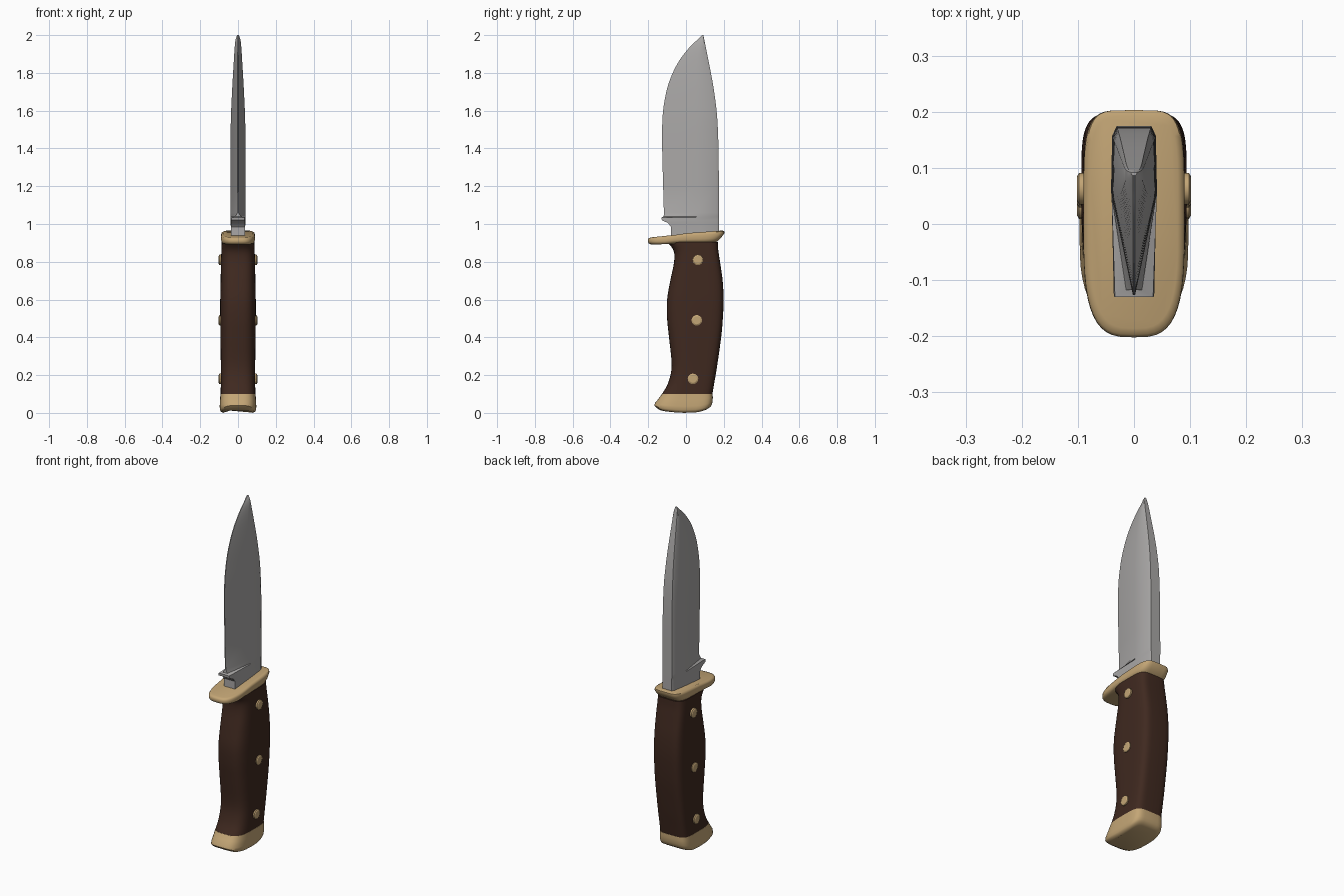
import bpy, bmesh, math
from mathutils import Vector, Matrix

old = bpy.data.objects.get("Cube")
if old:
    bpy.data.objects.remove(old, do_unlink=True)


def material(name, rgb, rough):
    m = bpy.data.materials.new(name)
    m.use_nodes = True
    m.diffuse_color = (*rgb, 1)
    node = m.node_tree.nodes["Principled BSDF"]
    node.inputs["Base Color"].default_value = (*rgb, 1)
    node.inputs["Roughness"].default_value = rough
    return m


steel = material("steel", (0.40, 0.39, 0.385), 0.4)
brass = material("brass", (0.55, 0.38, 0.18), 0.4)
wood = material("dark_wood", (0.05, 0.022, 0.014), 0.6)


def finish(bm, name, mat, angle):
    bmesh.ops.recalc_face_normals(bm, faces=bm.faces)
    me = bpy.data.meshes.new(name)
    bm.to_mesh(me)
    bm.free()
    me.materials.append(mat)
    ob = bpy.data.objects.new(name, me)
    bpy.context.collection.objects.link(ob)
    bpy.ops.object.select_all(action='DESELECT')
    ob.select_set(True)
    bpy.context.view_layer.objects.active = ob
    bpy.ops.object.shade_smooth_by_angle(angle=math.radians(angle))
    return ob


def loft(name, rings, mat, angle=40):
    """Skin a stack of equal-length rings and cap both ends."""
    bm = bmesh.new()
    rows = [[bm.verts.new(p) for p in ring] for ring in rings]
    n = len(rows[0])
    for a, b in zip(rows, rows[1:]):
        for i in range(n):
            j = (i + 1) % n
            bm.faces.new((a[i], a[j], b[j], b[i]))
    bm.faces.new(rows[0])
    bm.faces.new(rows[-1])
    return finish(bm, name, mat, angle)


def smooth_path(pts, steps=4):
    """Catmull-Rom resampling of a list of tuples."""
    p = [Vector(q) for q in pts]
    p = [2 * p[0] - p[1]] + p + [2 * p[-1] - p[-2]]
    out = []
    for a, b, c, d in zip(p, p[1:], p[2:], p[3:]):
        for s in range(steps):
            t = s / steps
            out.append(0.5 * (2 * b + (c - a) * t + (2 * a - 5 * b + 4 * c - d) * t ** 2
                              + (3 * b - a - 3 * c + d) * t ** 3))
    return out + [p[-2]]


def lerp_table(table, y):
    for (a, u), (b, v) in zip(table, table[1:]):
        if y <= b:
            return u + (v - u) * max(0, (y - a) / (b - a))
    return table[-1][1]


def oval(y0, y1, w, front=3.2, back=5.0, n=48):
    """Squarish oval in plan: (x, y) pairs, with separate front and back fullness."""
    cy, ry, pts = (y0 + y1) / 2, (y1 - y0) / 2, []
    for i in range(n):
        a = math.tau * i / n
        c, s = math.cos(a), math.sin(a)
        e = 2 / (back if s > 0 else front)
        pts.append((w * math.copysign(abs(c) ** e, c), cy + ry * math.copysign(abs(s) ** e, s)))
    return pts


# Blade: z, edge y, spine y, edge half width, body half width
blade = [(0.92, -0.08, 0.175, 0.036, 0.038), (0.985, -0.08, 0.175, 0.036, 0.038),
         (1.005, -0.095, 0.175, 0.036, 0.039), (1.02, -0.128, 0.175, 0.036, 0.04),
         (1.035, -0.13, 0.175, 0.034, 0.04), (1.04, -0.118, 0.175, 0.014, 0.041),
         (1.06, -0.117, 0.175, 0.003, 0.041)]
blade += [tuple(v) for v in smooth_path([
    (1.2, -0.121, 0.174, 0.002, 0.041), (1.4, -0.126, 0.172, 0.002, 0.04),
    (1.55, -0.125, 0.166, 0.002, 0.038), (1.65, -0.114, 0.156, 0.002, 0.034),
    (1.75, -0.09, 0.141, 0.002, 0.029), (1.85, -0.045, 0.122, 0.002, 0.023),
    (1.93, 0.014, 0.106, 0.002, 0.018), (1.975, 0.06, 0.097, 0.002, 0.013),
    (2.0, 0.086, 0.092, 0.002, 0.005)])]
rings = []
for z, yf, yb, e, w in blade:
    d = yb - yf
    half = [(e, yf), (w, yf + 0.6 * d), (w * 0.95, yb - 0.06 * d), (w * 0.75, yb)]
    rings.append([(x, y, z) for x, y in half] + [(-x, y, z) for x, y in reversed(half)])
loft("blade", rings, steel, 35)

# Guard: plan outline between a sloping top and a dipped underside
top = [(-0.2, 0.928), (-0.07, 0.94), (0.0, 0.951), (0.2, 0.966)]
under = [(-0.2, 0.892), (-0.11, 0.893), (-0.06, 0.9), (0.2, 0.902)]
rings = []
for t, y0, y1, w in [(0, -0.185, 0.155, 0.076), (0.12, -0.196, 0.168, 0.086),
                     (0.35, -0.202, 0.183, 0.09), (0.75, -0.202, 0.203, 0.09),
                     (0.92, -0.197, 0.203, 0.087), (1, -0.186, 0.192, 0.078)]:
    rings.append([(x, y, lerp_table(under, y) * (1 - t) + lerp_table(top, y) * t)
                  for x, y in oval(y0, y1, w)])
loft("guard", rings, brass, 50)

# Handle: z, front y, back y, half width
grip = smooth_path([(0.1, -0.127, 0.14, 0.092), (0.16, -0.094, 0.15, 0.091),
                    (0.25, -0.076, 0.165, 0.091), (0.4, -0.09, 0.186, 0.093),
                    (0.5, -0.1, 0.195, 0.094), (0.6, -0.1, 0.199, 0.094),
                    (0.7, -0.083, 0.194, 0.092), (0.8, -0.063, 0.18, 0.09),
                    (0.86, -0.066, 0.171, 0.088), (0.905, -0.1, 0.168, 0.086)])
loft("handle", [[(x, y, v[0]) for x, y in oval(v[1], v[2], v[3])] for v in grip], wood, 50)

# Pommel: flared cap with a curved underside
base = smooth_path([(-0.17, 0.03), (-0.12, 0.01), (0.0, 0.0), (0.08, 0.008), (0.14, 0.033)])
rings = []
for t, y0, y1, w in [(0, -0.135, 0.11, 0.075), (0.04, -0.155, 0.128, 0.09),
                     (0.15, -0.168, 0.135, 0.096), (0.35, -0.164, 0.14, 0.097),
                     (0.7, -0.145, 0.142, 0.095), (1, -0.128, 0.141, 0.093)]:
    rings.append([(x, y, lerp_table(base, y) * (1 - t) + 0.1 * t)
                  for x, y in oval(y0, y1, w)])
loft("pommel", rings, brass, 50)

# Handle pins: one chamfered rod through the handle for each
for label, y, z in [("upper", 0.063, 0.81), ("middle", 0.057, 0.49), ("lower", 0.037, 0.18)]:
    rings = [[(x, y + r * math.cos(math.tau * i / 16), z + r * math.sin(math.tau * i / 16))
              for i in range(16)]
             for x, r in [(-0.102, 0.021), (-0.098, 0.028), (0.098, 0.028), (0.102, 0.021)]]
    loft(label + "_pin", rings, brass, 30)
